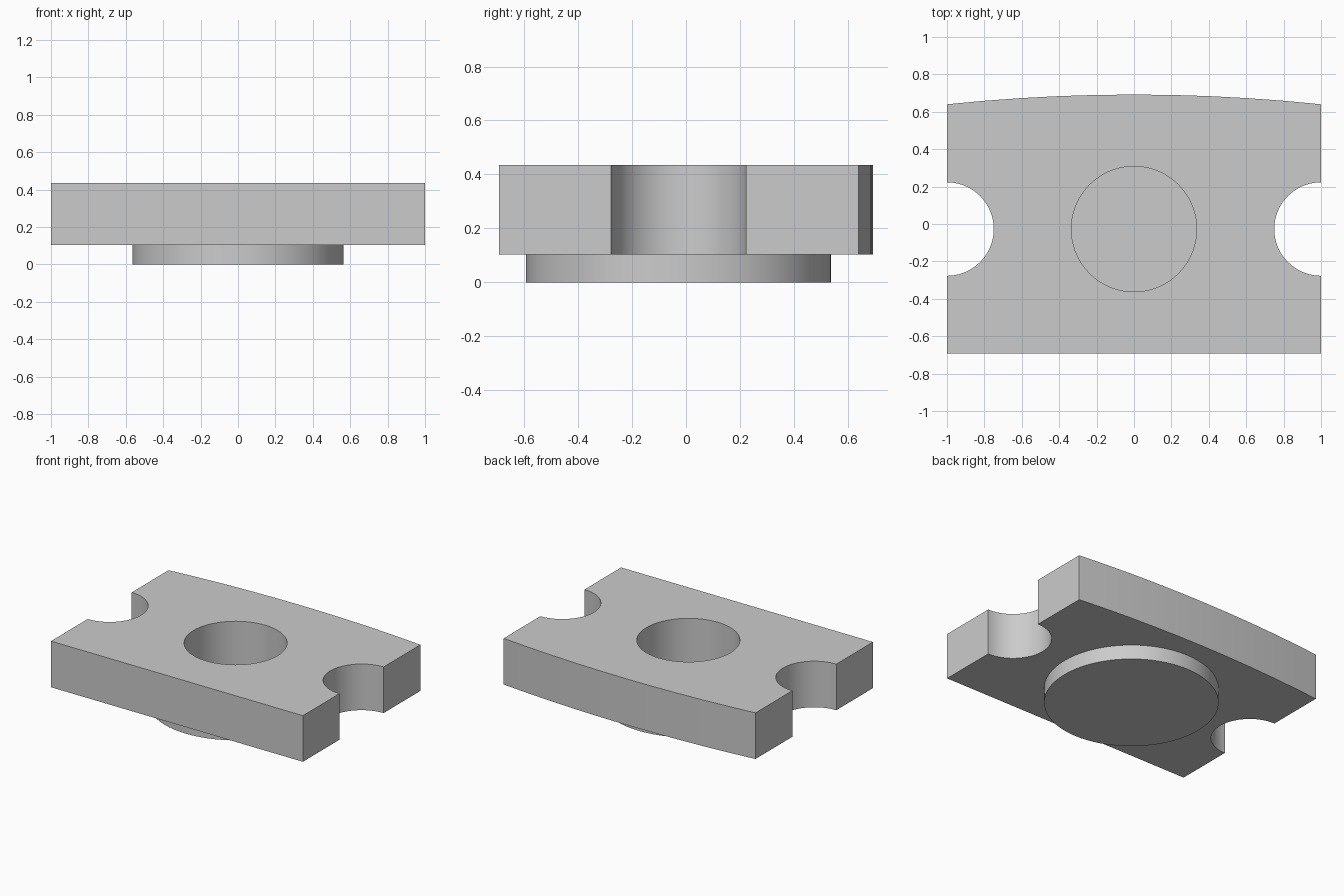
import bpy
import bmesh
from math import cos, sin, pi, sqrt

if "Cube" in bpy.data.objects:
    bpy.data.objects.remove(bpy.data.objects["Cube"], do_unlink=True)

CENTRE_Y = -0.027       # shared axis of bore, notches and boss
FRONT_Y, BACK_Y, CORNER_Y = -0.692, 0.692, 0.64
BOSS_TOP, PLATE_TOP = 0.104, 0.435

grey = bpy.data.materials.new("light grey")
grey.use_nodes = True
grey.diffuse_color = (0.6, 0.6, 0.6, 1)
grey.node_tree.nodes["Principled BSDF"].inputs["Base Color"].default_value = (0.6, 0.6, 0.6, 1)


def arc(cx, cy, radius, start, end, steps):
    angles = [start + (end - start) * i / steps for i in range(steps + 1)]
    return [(cx + radius * cos(a), cy + radius * sin(a)) for a in angles]


def circle(radius, steps=72):
    return arc(0, CENTRE_Y, radius, 0, 2 * pi, steps)[:-1]


def extruded_part(name, loops, bottom, top):
    """Fill closed outlines (inner ones become holes) and extrude upward."""
    bm = bmesh.new()
    edges = []
    for loop in loops:
        verts = [bm.verts.new((x, y, bottom)) for x, y in loop]
        edges += [bm.edges.new((v, verts[i - 1])) for i, v in enumerate(verts)]
    bmesh.ops.triangle_fill(bm, use_beauty=True, edges=edges)
    raised = bmesh.ops.extrude_face_region(bm, geom=bm.faces[:], use_keep_orig=True)
    moved = [g for g in raised["geom"] if isinstance(g, bmesh.types.BMVert)]
    bmesh.ops.translate(bm, verts=moved, vec=(0, 0, top - bottom))
    bmesh.ops.recalc_face_normals(bm, faces=bm.faces[:])
    mesh = bpy.data.meshes.new(name)
    bm.to_mesh(mesh)
    bm.free()
    mesh.materials.append(grey)
    part = bpy.data.objects.new(name, mesh)
    bpy.context.collection.objects.link(part)
    bpy.ops.object.select_all(action="DESELECT")
    part.select_set(True)
    bpy.context.view_layer.objects.active = part
    bpy.ops.object.shade_smooth_by_angle(angle=pi / 6)


# Plate outline: flat front, side notches, gently bowed back
sagitta = BACK_Y - CORNER_Y
bow_radius = (1 + sagitta ** 2) / (2 * sagitta)
back = []
for i in range(11):
    x = 1 - i / 5
    back.append((x, BACK_Y - bow_radius + sqrt(bow_radius ** 2 - x * x)))
left_notch = arc(1, CENTRE_Y, 0.25, 1.5 * pi, 0.5 * pi, 36)
right_notch = arc(-1, CENTRE_Y, 0.25, 0.5 * pi, -0.5 * pi, 36)
outline = [(-1, FRONT_Y), (1, FRONT_Y)] + left_notch + back + right_notch

extruded_part("notched_plate", [outline, circle(0.335)], BOSS_TOP, PLATE_TOP)

# Round boss below, closing the bottom of the bore
extruded_part("round_boss", [circle(0.565)], 0, BOSS_TOP)
